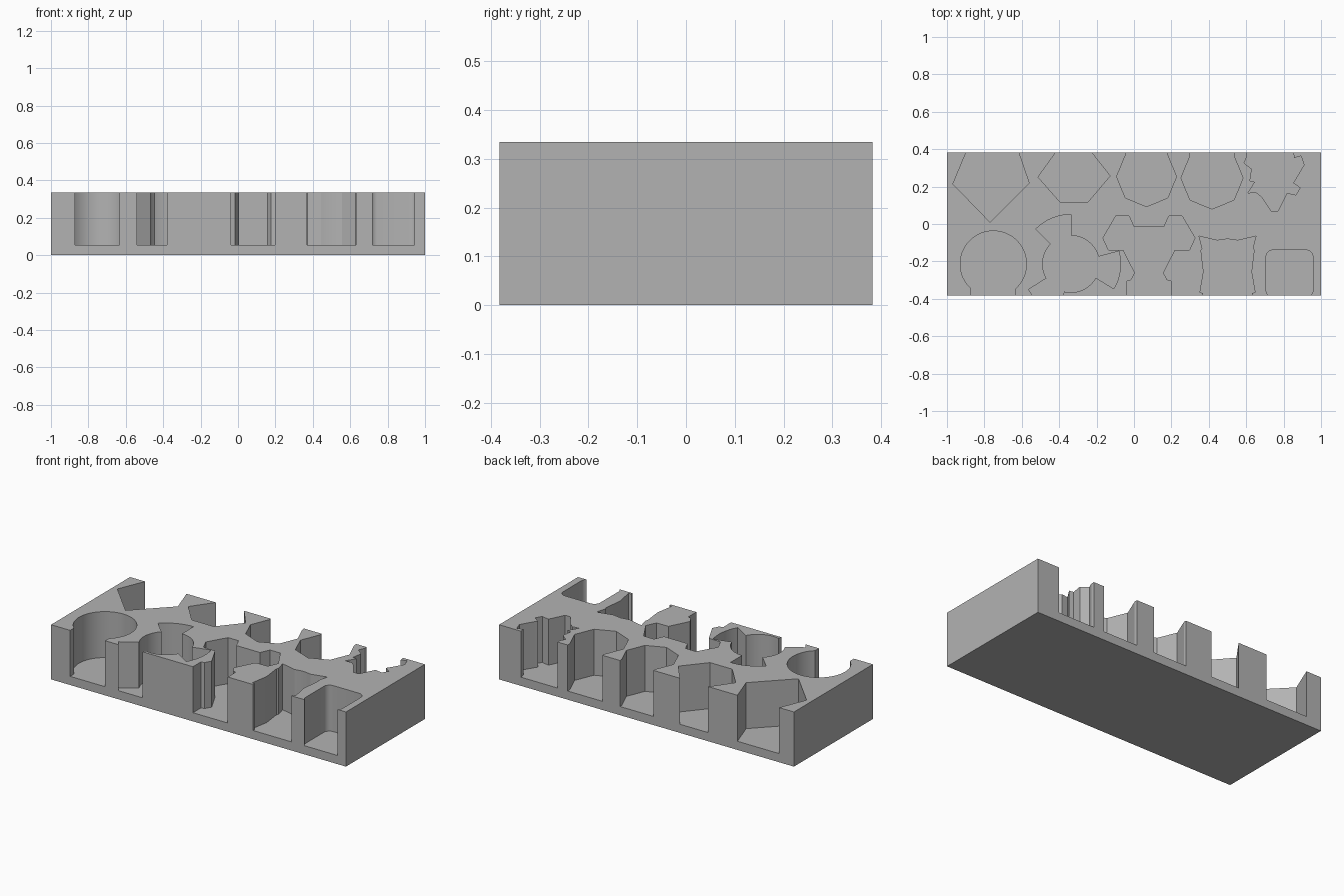
import bpy
import bmesh
from math import sin, cos, radians

cube = bpy.data.objects.get("Cube")
if cube:
    bpy.data.objects.remove(cube, do_unlink=True)

HEIGHT, DEPTH, FLOOR = 0.335, 0.765, 0.053
BEYOND = 0.45   # pockets run out past the walls of the block

grey = bpy.data.materials.new("plain grey")
grey.use_nodes = True
grey.diffuse_color = (0.45, 0.45, 0.45, 1)
grey.node_tree.nodes["Principled BSDF"].inputs["Base Color"].default_value = grey.diffuse_color


def prism(name, outline, bottom, top):
    """Extrude a flat outline into a closed solid object."""
    mesh = bpy.data.meshes.new(name)
    bm = bmesh.new()
    face = bm.faces.new([bm.verts.new((x, y, bottom)) for x, y in outline])
    raised = bmesh.ops.extrude_face_region(bm, geom=[face])["geom"]
    for vert in raised:
        if isinstance(vert, bmesh.types.BMVert):
            vert.co.z = top
    bmesh.ops.recalc_face_normals(bm, faces=bm.faces)
    bm.to_mesh(mesh)
    bm.free()
    mesh.materials.append(grey)
    obj = bpy.data.objects.new(name, mesh)
    bpy.context.collection.objects.link(obj)
    return obj


def arc(cx, cy, radius, start, end, steps):
    """Points along an arc, angles in degrees."""
    angles = [radians(start + (end - start) * i / steps) for i in range(steps + 1)]
    return [(cx + radius * cos(a), cy + radius * sin(a)) for a in angles]


def mirrored(cx, half):
    """Close a half outline, given from the centre outwards, by mirroring it."""
    left = [(cx - x, y) for x, y in reversed(half) if x > 0]
    return [(cx + x, y) for x, y in half] + left


def back_octagon(cx, cy, radius):
    """Octagon whose far side opens straight through the back wall."""
    points = arc(cx, cy, radius, -225, 45, 6)
    return points + [(points[-1][0], BEYOND), (points[0][0], BEYOND)]


def fan(cx, cy, inner, outer):
    """Round hub with three wide blades."""
    points = []
    for turn in (-30, 90, 211):
        points += arc(cx, cy, outer, turn, turn + 45, 8)
        points += arc(cx, cy, inner, turn + 45, turn + 120, 12)
    return points


def rounded_slot(x0, x1, y0, y1, r):
    """Rectangle with rounded corners."""
    return (arc(x1 - r, y1 - r, r, 0, 90, 6) + arc(x0 + r, y1 - r, r, 90, 180, 6)
            + arc(x0 + r, y0 + r, r, 180, 270, 6) + arc(x1 - r, y0 + r, r, 270, 360, 6))


# Back row and front row of pockets
pockets = {
    "pentagon": [(-.87, BEYOND), (-.968, .214), (-.77, .01), (-.561, .219), (-.64, BEYOND)],
    "hexagon": [(-.37, BEYOND), (-.513, .251), (-.396, .118), (-.246, .118),
                (-.128, .257), (-.28, BEYOND)],
    "small_octagon": back_octagon(.067, .253, .16),
    "large_octagon": back_octagon(.417, .246, .166),
    "star": [(.604, BEYOND), (.604, .36), (.588, .326), (.63, .294), (.62, .23),
             (.647, .225), (.61, .166), (.652, .17), (.684, .144), (.733, .07),
             (.77, .07), (.818, .166), (.866, .155), (.888, .193), (.85, .22),
             (.861, .235), (.909, .316), (.893, .364), (.856, .353), (.845, BEYOND)],
    "round": arc(-.752, -.214, .177, -48, 228, 48) + [(-.87, -BEYOND), (-.634, -BEYOND)],
    "fan": fan(-.337, -.214, .152, .265),
    "fork": mirrored(.08, [(0, -.016), (.08, -.016), (.107, .043), (.177, .043),
                           (.246, -.075), (.217, -.138), (.137, -.14), (.075, -.262),
                           (.096, -.3), (.118, -.305), (.118, -BEYOND)]),
    "pinched_square": mirrored(.5, [(0, -.08), (.055, -.088), (.152, -.065), (.135, -.13),
                                    (.142, -.14), (.128, -.255), (.147, -.365),
                                    (.13, -.37), (.13, -BEYOND)]),
    "rounded_square": rounded_slot(.706, .957, -.392, -.139, .038),
}

# Solid block
y = DEPTH / 2
block = prism("pocket_block", [(-1, -y), (1, -y), (1, y), (-1, y)], 0, HEIGHT)
bpy.context.view_layer.objects.active = block

# Cut every pocket down to the common floor
for name, outline in pockets.items():
    cutter = prism(name + "_cutter", outline, FLOOR, HEIGHT + 0.1)
    cutter.hide_render = True
    cut = block.modifiers.new(name, "BOOLEAN")
    cut.operation = "DIFFERENCE"
    cut.solver = "EXACT"
    cut.object = cutter
    bpy.ops.object.modifier_apply(modifier=cut.name)
    bpy.data.objects.remove(cutter, do_unlink=True)

# Smooth the curved walls, keep the edges sharp
bpy.ops.object.select_all(action="DESELECT")
block.select_set(True)
bpy.ops.object.shade_smooth_by_angle(angle=radians(20))
